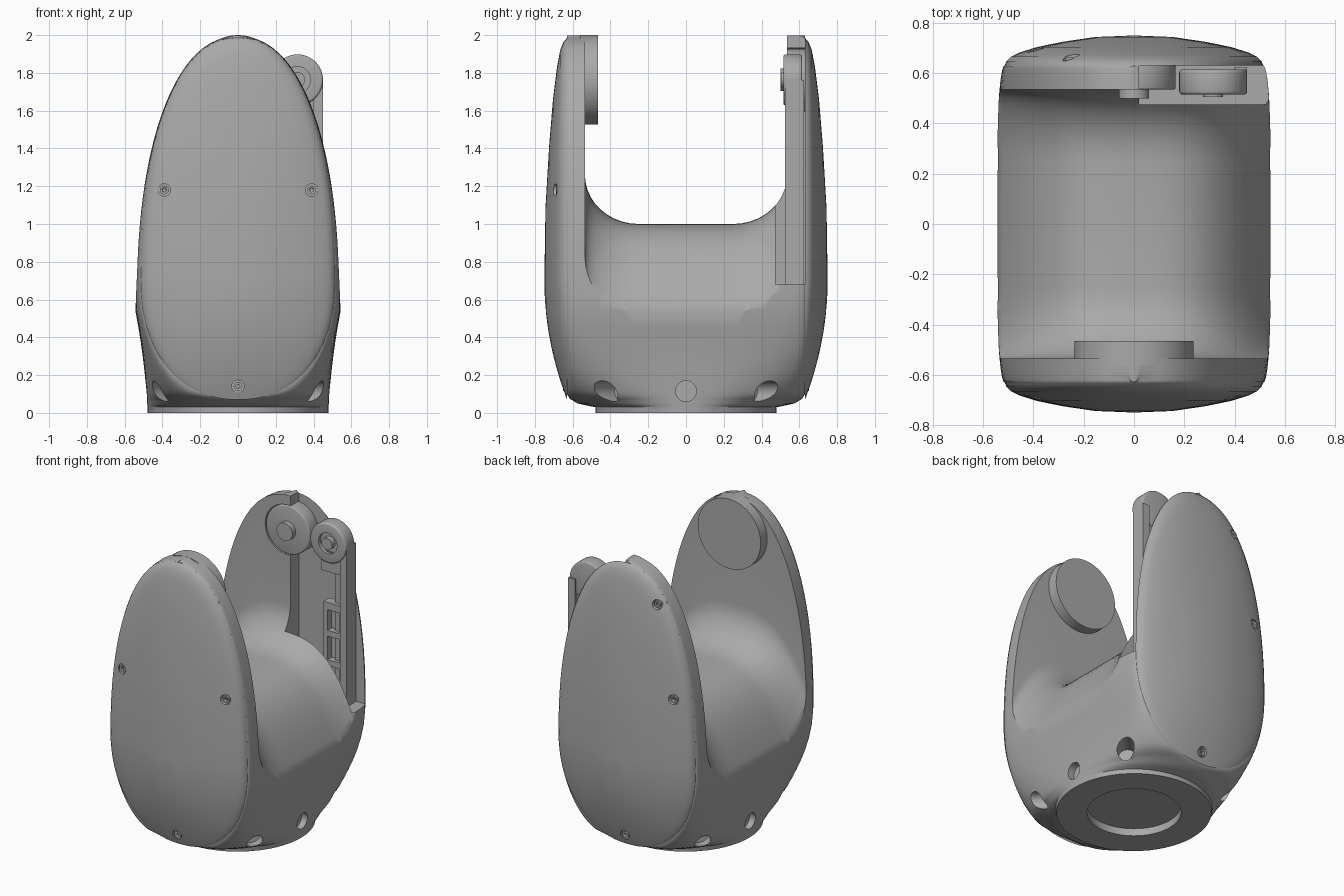
import bpy, bmesh, math
from mathutils import Matrix, Vector

if "Cube" in bpy.data.objects:
    bpy.data.objects.remove(bpy.data.objects["Cube"])

grey = bpy.data.materials.new("warm_grey")
grey.use_nodes = True
COL = (0.40, 0.40, 0.40, 1)
grey.diffuse_color = COL
grey.node_tree.nodes["Principled BSDF"].inputs["Base Color"].default_value = COL


def finish(name, bm, smooth=True):
    bmesh.ops.remove_doubles(bm, verts=bm.verts, dist=1e-5)
    bmesh.ops.recalc_face_normals(bm, faces=bm.faces)
    me = bpy.data.meshes.new(name)
    bm.to_mesh(me)
    bm.free()
    ob = bpy.data.objects.new(name, me)
    bpy.context.collection.objects.link(ob)
    me.materials.append(grey)
    if smooth:
        shade(ob)
    return ob


def select(ob):
    bpy.ops.object.select_all(action='DESELECT')
    ob.select_set(True)
    bpy.context.view_layer.objects.active = ob


def shade(ob):
    select(ob)
    bpy.ops.object.shade_smooth_by_angle(angle=math.radians(32))


def loft(name, rings, smooth=True):
    """Bridge closed rings of points and cap both ends."""
    bm = bmesh.new()
    loops = [[bm.verts.new(p) for p in r] for r in rings]
    n = len(loops[0])
    for p, q in zip(loops, loops[1:]):
        for i in range(n):
            bm.faces.new((p[i], p[(i + 1) % n], q[(i + 1) % n], q[i]))
    bm.faces.new(loops[0])
    bm.faces.new(loops[-1][::-1])
    return finish(name, bm, smooth)


def cylinder(name, start, end, r, bevel=0.0, seg=40):
    a, b = Vector(start), Vector(end)
    bm = bmesh.new()
    rot = (b - a).to_track_quat('Z', 'Y').to_matrix().to_4x4()
    bmesh.ops.create_cone(bm, cap_ends=True, segments=seg, radius1=r, radius2=r,
                          depth=(b - a).length, matrix=Matrix.Translation((a + b) / 2) @ rot)
    if bevel:
        rim = [e for e in bm.edges if any(len(f.verts) > 4 for f in e.link_faces)]
        bmesh.ops.bevel(bm, geom=rim, offset=bevel, segments=3, affect='EDGES', profile=0.5)
    return finish(name, bm)


def box(name, x, y, z):
    bm = bmesh.new()
    size = (x[1] - x[0], y[1] - y[0], z[1] - z[0])
    mid = ((x[0] + x[1]) / 2, (y[0] + y[1]) / 2, (z[0] + z[1]) / 2)
    bmesh.ops.create_cube(bm, size=1, matrix=Matrix.Translation(mid) @ Matrix.Diagonal((*size, 1)))
    return finish(name, bm, False)


def cut(ob, cutter):
    cutter.hide_render = True
    select(ob)
    mod = ob.modifiers.new("cut", 'BOOLEAN')
    mod.operation, mod.solver, mod.object = 'DIFFERENCE', 'EXACT', cutter
    bpy.ops.object.modifier_apply(modifier=mod.name)
    bpy.data.objects.remove(cutter)


def dome(u, n=2.2):
    return max(0.0, 1 - abs(u) ** n) ** (1 / n)


# Outline rules: body half width, cover half width, body half depth
SEAM, EGG_W, EGG_Z, EGG_UP, EGG_DOWN = 0.63, 0.515, 0.7, 1.285, 0.63


def body_w(z):
    if z > 0.55:
        return 0.545 * dome((z - 0.55) / 1.45)
    t = z / 0.55
    return 0.478 + 0.067 * (0.4 * t + 0.6 * t * t)


def egg_w(z):
    u = (z - EGG_Z) / (EGG_UP if z > EGG_Z else EGG_DOWN)
    return min(EGG_W * dome(u), body_w(z)) if abs(u) < 1 else 0.0


def body_d(z):
    pts = [(0, .48), (.03, .48), (.038, .52), (.05, .575), (.075, .615), (.1, SEAM), (3, SEAM)]
    for (z0, d0), (z1, d1) in zip(pts, pts[1:]):
        if z <= z1:
            return d0 + (d1 - d0) * (z - z0) / (z1 - z0)


def body_ring(z, m=14):
    a, w, b = body_w(z), egg_w(z), body_d(z)
    k = 2 + 2 * min(1, z / 0.6)
    q = []
    for i in range(m + 1):
        t = math.pi / 2 * i / m
        q.append((w + (a - w) * math.cos(t), b * math.sin(t) ** (2 / k)))
    ring = q + [(-x, y) for x, y in q[::-1]]
    ring += [(-x, -y) for x, y in q[1:]] + [(x, -y) for x, y in q[:0:-1]]
    return [(x, y, z) for x, y in ring]


# Fork body
levels = [0, .03, .038, .05, .062, .075, .085, .1, .12, .15, .19, .24, .3, .37, .45, .55]
levels += [0.55 + 1.449 * math.sin(math.pi / 2 * i / 26) for i in range(1, 27)]
body = loft("fork_body", [body_ring(z) for z in levels], False)

# Saddle between the two arms: a U profile swept across the hump
rings = []
for i in range(41):
    x = -0.7 + 1.4 * i / 40
    zb = 1.0 - 0.47 * (min(abs(x), 0.58) / 0.545) ** 3
    side = [(0.25 + 0.285 * math.sin(t), zb + 0.26 * (1 - math.cos(t)))
            for t in [math.pi / 2 * j / 10 for j in range(11)]] + [(0.535, 2.3)]
    prof = [(-y, z) for y, z in side[::-1]] + side
    rings.append([(x, y, z) for y, z in prof])
cut(body, loft("saddle_cutter", rings))

# Drive pocket in the rear arm, with a round seat for the pulley
cut(body, box("pocket_cutter", (0.02, 0.8), (0.475, 0.8), (0.68, 2.3)))
cut(body, cylinder("seat_cutter", (0, 0.4, 1.763), (0, 0.8, 1.763), 0.17))

# Base recess and radial cable holes
cut(body, cylinder("recess_cutter", (0, 0, -0.1), (0, 0, 0.05), 0.29, seg=64))
for deg in (0, 45, 135, 180, 225, 315):
    c, s = math.cos(math.radians(deg)), math.sin(math.radians(deg))
    r0 = 0.44 if deg % 180 == 0 else 0.48
    cut(body, cylinder("hole_cutter", (r0 * c, r0 * s, 0.115), (0.9 * c, 0.9 * s, 0.115), 0.055, seg=32))
shade(body)


# Domed covers
def cover_height(s, low):
    pts = [(0, .12), (.3, .114), (.55, .095), (.75, .074), (.88, .053), (.95, .036), (.985, .018), (1, 0)]
    top = 0
    for (s0, h0), (s1, h1) in zip(pts, pts[1:]):
        if s0 <= s <= s1:
            top = h0 + (h1 - h0) * (s - s0) / (s1 - s0)
    return top * (1 - low) + 0.12 * (1 - s * s) * low


def egg_point(t, s):
    c, n = math.cos(t), math.sin(t)
    x = math.copysign(abs(c) ** (2 / 2.2), c) * EGG_W * s
    z = math.copysign(abs(n) ** (2 / 2.2), n) * (EGG_UP if n > 0 else EGG_DOWN) * s
    return x, SEAM + cover_height(s, max(0, -n)), z + EGG_Z


def surface_y(x, z):
    u, v = abs(x) / EGG_W, abs(z - EGG_Z) / (EGG_UP if z > EGG_Z else EGG_DOWN)
    s = (u ** 2.2 + v ** 2.2) ** (1 / 2.2)
    return SEAM + cover_height(s, v / s if z < EGG_Z else 0)


SCALES = (1, .995, .985, .97, .95, .92, .88, .82, .75, .65, .55, .42, .3, .15, .03)
SCREWS = {"front": (-1, [(-.39, 1.18), (.39, 1.18), (0, .14)]),
          "rear": (1, [(-.39, 1.18), (-.25, 1.78), (0, .14)])}
for label, (sy, spots) in SCREWS.items():
    rings = []
    for s in SCALES:
        pts = [egg_point(2 * math.pi * i / 80, s) for i in range(80)]
        rings.append([(x, sy * y, z) for x, y, z in pts])
    cover = loft(label + "_cover", rings, False)
    for i, (x, z) in enumerate(spots):
        y = surface_y(x, z)
        cut(cover, cylinder("screw_cutter", (x, sy * (y - .018), z), (x, sy * (y + .1), z), .033, seg=24))
        head = cylinder(f"{label}_screw_{i + 1}", (x, sy * (y - .03), z), (x, sy * (y - .004), z), .023, seg=24)
        cut(head, cylinder("socket_cutter", (x, sy * (y - .015), z), (x, sy * (y + .1), z), .011, seg=6))
    shade(cover)

# Joint disc on the front arm
cylinder("joint_disc", (0, -0.56, 1.763), (0, -0.465, 1.763), 0.237, seg=72)

# Pulley and pin on the rear arm
cylinder("drive_pulley", (0, 0.535, 1.763), (0, 0.635, 1.763), 0.165, bevel=0.008, seg=48)
cylinder("drive_pin", (0, 0.5, 1.763), (0, 0.54, 1.763), 0.06)

# Tensioner lever: bored head, edge flange, web and slotted frame
HX, HZ = 0.315, 1.763
head = cylinder("lever_head", (HX, 0.515, HZ), (HX, 0.615, HZ), 0.135, bevel=0.012, seg=48)
cut(head, cylinder("bore_cutter", (HX, 0.4, HZ), (HX, 0.54, HZ), 0.07))
shade(head)
cylinder("lever_bolt", (HX, 0.505, HZ), (HX, 0.6, HZ), 0.04, seg=24)
box("lever_flange", (0.40, 0.45), (0.525, 0.625), (0.68, HZ))
box("lever_web", (0.34, 0.41), (0.56, 0.60), (0.68, 1.68))
box("lever_neck", (0.25, 0.41), (0.535, 0.60), (1.56, 1.70))
frame = box("slotted_frame", (0.27, 0.41), (0.535, 0.60), (0.68, 1.35))
for z0, z1 in ((0.74, 0.92), (0.96, 1.12), (1.16, 1.30)):
    cut(frame, box("slot_cutter", (0.30, 0.385), (0.4, 0.58), (z0, z1)))
